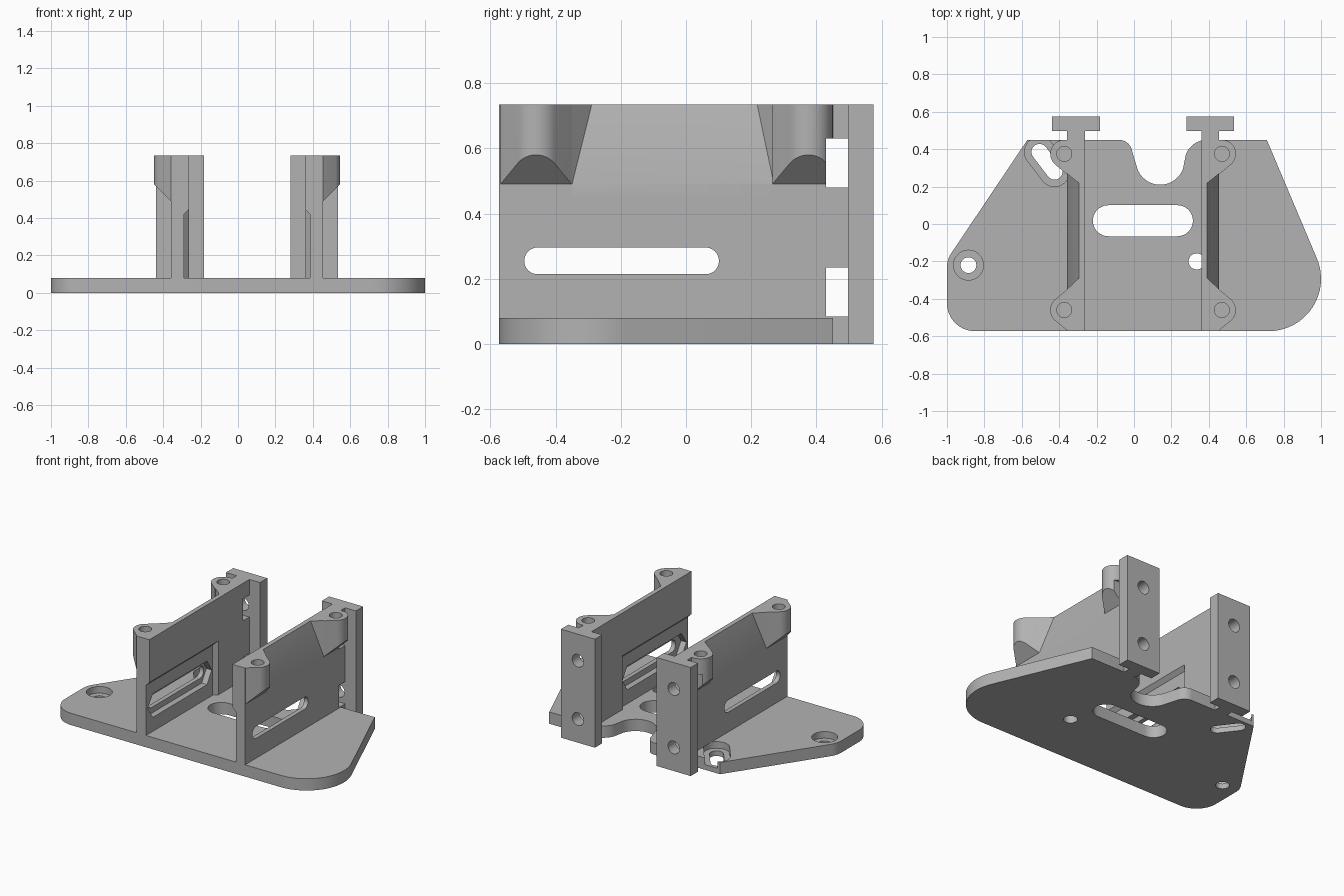
import bpy, bmesh
from math import cos, sin, radians, atan2, degrees
from mathutils import Matrix

if "Cube" in bpy.data.objects:
    bpy.data.objects.remove(bpy.data.objects["Cube"])

grey = bpy.data.materials.new("plain grey")
grey.use_nodes = True
grey.diffuse_color = (0.45, 0.45, 0.45, 1)
grey.node_tree.nodes["Principled BSDF"].inputs["Base Color"].default_value = (0.45, 0.45, 0.45, 1)


def make(name, bm):
    bmesh.ops.recalc_face_normals(bm, faces=bm.faces)
    mesh = bpy.data.meshes.new(name)
    bm.to_mesh(mesh)
    bm.free()
    mesh.materials.append(grey)
    obj = bpy.data.objects.new(name, mesh)
    bpy.context.collection.objects.link(obj)
    return obj


def prism(name, outline, lo, hi, axis="z"):
    """Extrude a 2D outline along an axis."""
    place = {"x": lambda a, b, t: (t, a, b),
             "y": lambda a, b, t: (a, t, b),
             "z": lambda a, b, t: (a, b, t)}[axis]
    bm = bmesh.new()
    low = [bm.verts.new(place(a, b, lo)) for a, b in outline]
    high = [bm.verts.new(place(a, b, hi)) for a, b in outline]
    bm.faces.new(low)
    bm.faces.new(high)
    n = len(low)
    for i in range(n):
        j = (i + 1) % n
        bm.faces.new((low[i], low[j], high[j], high[i]))
    return make(name, bm)


def box(name, x, y, z):
    return prism(name, [(x[0], y[0]), (x[1], y[0]), (x[1], y[1]), (x[0], y[1])], *z)


def hull(name, points):
    bm = bmesh.new()
    for p in points:
        bm.verts.new(p)
    bmesh.ops.convex_hull(bm, input=bm.verts)
    bmesh.ops.dissolve_limit(bm, angle_limit=0.01, verts=bm.verts, edges=bm.edges)
    return make(name, bm)


def arc(cx, cy, r, a0, a1, n=16):
    return [(cx + r * cos(radians(a0 + (a1 - a0) * i / n)),
             cy + r * sin(radians(a0 + (a1 - a0) * i / n))) for i in range(n + 1)]


def circle(cx, cy, r):
    return arc(cx, cy, r, 0, 350, 35)


def stadium(p, q, r):
    a = degrees(atan2(q[1] - p[1], q[0] - p[0]))
    return arc(*q, r, a - 90, a + 90) + arc(*p, r, a + 90, a + 270)


def combine(obj, operation, *others):
    """Apply booleans and remove the helper solids."""
    for other in others:
        other.hide_render = True
        mod = obj.modifiers.new("bool", "BOOLEAN")
        mod.operation, mod.object, mod.solver = operation, other, "EXACT"
        graph = bpy.context.evaluated_depsgraph_get()
        mesh = bpy.data.meshes.new_from_object(obj.evaluated_get(graph))
        obj.modifiers.clear()
        obj.data = mesh
        bpy.data.objects.remove(other)


# Base plate with rounded corners and a U notch in the back edge
T = 0.08
plate = prism("base_plate",
              arc(0.72, -0.293, 0.28, -90, 23) + [(0.71, 0.45)]
              + arc(0.39, 0.33, 0.12, 90, 160, 8) + arc(0.14, 0.34, 0.13, -20, -160, 20)
              + arc(-0.08, 0.38, 0.07, 20, 90, 8) + [(-0.57, 0.45)]
              + arc(-0.87, -0.23, 0.13, 146, 180, 6) + arc(-0.85, -0.423, 0.15, 180, 270),
              0, T)

# Counterbored hole, angled counterbored slot, centre slot, small hole
slot_a, slot_b = (-0.505, 0.385), (-0.425, 0.28)
combine(plate, "DIFFERENCE",
        prism("cut", circle(-0.885, -0.22, 0.08), 0.035, 0.2),
        prism("cut", circle(-0.885, -0.22, 0.042), -0.1, 0.2),
        prism("cut", stadium(slot_a, slot_b, 0.08), 0.035, 0.2),
        prism("cut", stadium(slot_a, slot_b, 0.043), -0.1, 0.2),
        prism("cut", stadium((-0.137, 0.0175), (0.232, 0.0175), 0.083), -0.1, 0.2),
        prism("cut", circle(0.335, -0.2, 0.043), -0.1, 0.2))

# Upright bracket: wall, neck and back flange
TOP, IN, OUT, MID = 0.735, 0.36, 0.455, 0.4075
FRONT, BACK = -0.573, 0.575
tower = box("left_bracket", (IN, OUT), (FRONT, 0.45), (T, TOP))

# Screw bosses on the outer face, cut to a 45 degree underside
bosses = [
    prism("front_boss", [(0.4, FRONT), (0.45, FRONT)] + arc(0.47, -0.46, 0.075, -45, 50)
          + [(OUT, -0.35), (0.4, -0.35)], 0.45, TOP),
    prism("back_boss", [(0.4, 0.265), (OUT, 0.265)] + arc(0.47, 0.375, 0.075, -50, 90)
          + [(0.4, 0.45)], 0.45, TOP)]
for boss in bosses:
    combine(boss, "DIFFERENCE",
            prism("cut", [(OUT, 0.4), (OUT, 0.49), (0.7, 0.735), (0.7, 0.4)], -1, 1, "y"))
combine(tower, "UNION", *bosses,
        box("neck", (IN, OUT), (0.45, 0.5), (0, TOP)),
        box("flange", (0.28, 0.535), (0.497, BACK), (0, TOP)))

# Sloped relief on the upper outer face, and recess on the inner face
relief = hull("cut", [(x, y, z) for x, z, ys in
                      ((OUT + 0.001, 0.488, (-0.35, 0.27)),
                       (0.387, 0.75, (-0.285, 0.215)),
                       (OUT + 0.001, 0.75, (-0.35, 0.27))) for y in ys])
recess = hull("cut", [(x, y, z) for x, d in ((0.385, 0), (0.34, 0.045))
                      for y in (-0.7, 0.14 + d) for z in (T, 0.42 + d)])

# Wall slot with a wider angular channel on its inner side
mid_z = 0.255
channel = [(-0.555, mid_z), (-0.5, mid_z - 0.08), (0.08, mid_z - 0.08),
           (0.13, mid_z), (0.08, mid_z + 0.08), (-0.5, mid_z + 0.08)]
cuts = [relief, recess,
        prism("cut", stadium((-0.455, mid_z), (0.06, mid_z), 0.041), 0.2, 0.7, "x"),
        prism("cut", channel, 0.37, 0.425, "x")]

# Flange screw holes, their windows through the neck, and blind boss holes
for z in (0.16, 0.555):
    cuts += [prism("cut", circle(MID, z, 0.043), 0.46, 0.7, "y"),
             box("cut", (0.2, 0.7), (0.43, 0.497), (z - 0.075, z + 0.075))]
for y in (-0.46, 0.375):
    cuts.append(prism("cut", circle(0.47, y, 0.04), 0.57, 0.8))
combine(tower, "DIFFERENCE", *cuts)

# Mirrored bracket on the other side
mirror = tower.copy()
mirror.data = tower.data.copy()
mirror.name = "right_bracket"
mirror.data.transform(Matrix.Translation((0.097, 0, 0)) @ Matrix.Diagonal((-1, 1, 1, 1)))
mirror.data.flip_normals()
bpy.context.collection.objects.link(mirror)

# Smooth the rounded faces, keep edges sharp
bpy.ops.object.select_all(action="DESELECT")
for obj in (plate, tower, mirror):
    obj.select_set(True)
bpy.context.view_layer.objects.active = plate
bpy.ops.object.shade_smooth_by_angle(angle=radians(25))
